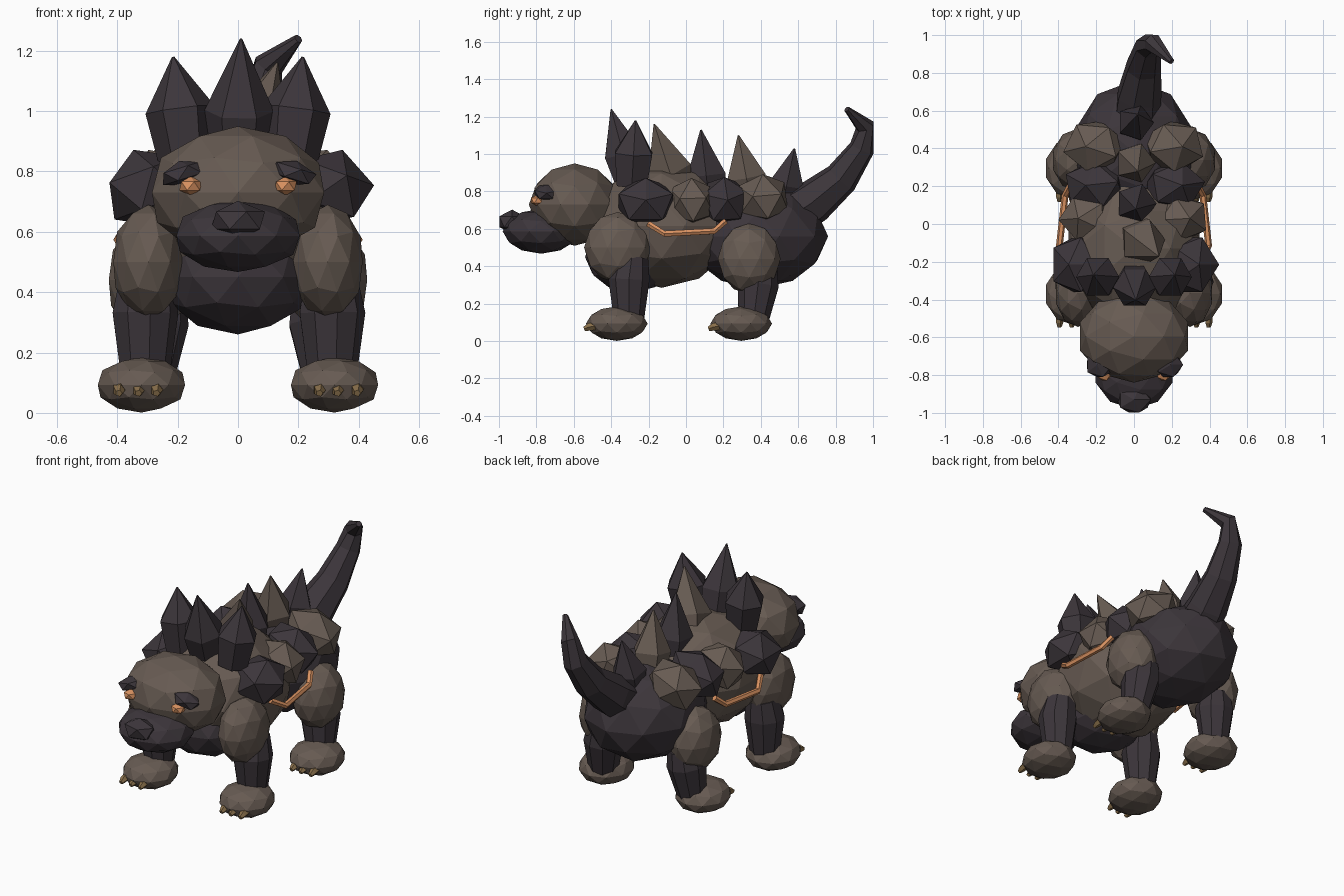
import bpy
import bmesh
from mathutils import Matrix, Vector
from math import cos, sin, tau

if "Cube" in bpy.data.objects:
    bpy.data.objects.remove(bpy.data.objects["Cube"], do_unlink=True)


def material(name, rgb):
    m = bpy.data.materials.new(name)
    m.use_nodes = True
    colour = (*rgb, 1)
    m.diffuse_color = colour
    bsdf = m.node_tree.nodes["Principled BSDF"]
    bsdf.inputs["Base Color"].default_value = colour
    bsdf.inputs["Roughness"].default_value = 0.9
    return m


brown = material("stone brown", (0.135, 0.104, 0.085))
dark = material("dark slate", (0.045, 0.036, 0.043))
orange = material("glowing orange", (0.7, 0.29, 0.12))
tan = material("claw tan", (0.25, 0.16, 0.07))


def finish(name, bm, mat):
    bmesh.ops.recalc_face_normals(bm, faces=bm.faces)
    mesh = bpy.data.meshes.new(name)
    bm.to_mesh(mesh)
    bm.free()
    mesh.materials.append(mat)
    obj = bpy.data.objects.new(name, mesh)
    bpy.context.collection.objects.link(obj)
    return obj


def rock(name, centre, radii, mat, detail=2, turn=0, tilt=0):
    """Faceted ellipsoid; turn rotates its facets, tilt rolls it about y."""
    bm = bmesh.new()
    bmesh.ops.create_icosphere(bm, subdivisions=detail, radius=1)
    bm.transform(Matrix.Translation(centre) @ Matrix.Rotation(tilt, 4, 'Y')
                 @ Matrix.Diagonal((*radii, 1)) @ Matrix.Rotation(turn, 4, 'Z'))
    return finish(name, bm, mat)


def loft(name, path, radii, mat, sides=6):
    """Rings of given radius swept along a path, with capped ends."""
    bm = bmesh.new()
    pts = [Vector(p) for p in path]
    rings = []
    for i, (p, r) in enumerate(zip(pts, radii)):
        t = (pts[min(i + 1, len(pts) - 1)] - pts[max(i - 1, 0)]).normalized()
        ref = Vector((1, 0, 0)) if abs(t.x) < 0.9 else Vector((0, 1, 0))
        u = (ref - t * ref.dot(t)).normalized()
        v = t.cross(u)
        rings.append([bm.verts.new(p + r * (u * cos(tau * k / sides) + v * sin(tau * k / sides)))
                      for k in range(sides)])
    for a, b in zip(rings, rings[1:]):
        for k in range(sides):
            n = (k + 1) % sides
            bm.faces.new((a[k], a[n], b[n], b[k]))
    bm.faces.new(rings[0])
    bm.faces.new(rings[-1])
    return finish(name, bm, mat)


def spike(name, base, tip, radius, mat, swell=0.3, sides=6):
    """Crystal that swells a little above its base and ends in a point."""
    a, b = Vector(base), Vector(tip)
    loft(name, [a, a.lerp(b, swell), b], [radius * 0.8, radius, 0.004], mat, sides)


# Body
rock("torso", (0, -0.13, 0.615), (0.365, 0.4, 0.33), brown)
rock("chest", (0, -0.29, 0.45), (0.255, 0.25, 0.19), dark)
rock("hindquarters", (0, 0.38, 0.56), (0.33, 0.38, 0.28), dark)

# Head
rock("head", (0, -0.595, 0.73), (0.3, 0.245, 0.22), brown)
rock("snout", (0, -0.775, 0.587), (0.215, 0.205, 0.12), dark)
rock("nose", (0, -0.93, 0.638), (0.1, 0.08, 0.065), dark, 1)

# Tail, hooked towards its left at the tip
loft("tail",
     [(0.01, 0.52, 0.64), (0.025, 0.68, 0.745), (0.05, 0.83, 0.87),
      (0.075, 0.94, 1.03), (0.1, 0.957, 1.15), (0.2, 0.86, 1.24)],
     [0.13, 0.12, 0.095, 0.07, 0.052, 0.016], dark, 7)

# Centre row of back spikes
spike("front_back_spike", (0, -0.29, 0.83), (0.01, -0.4, 1.24), 0.115, dark, 0.42)
spike("second_back_spike", (0.01, -0.06, 0.82), (0.13, -0.17, 1.16), 0.125, brown, 0.3, 5)
spike("third_back_spike", (0.01, 0.12, 0.78), (0.01, 0.08, 1.13), 0.11, dark, 0.3, 5)
spike("fourth_back_spike", (0, 0.34, 0.78), (0.02, 0.28, 1.1), 0.11, brown, 0.3, 5)
spike("rear_back_spike", (0, 0.52, 0.75), (0.02, 0.58, 1.03), 0.1, dark, 0.3, 5)

for s, side in ((1, "left"), (-1, "right")):
    # Face
    rock(f"{side}_eye", (s * 0.157, -0.79, 0.752), (0.042, 0.045, 0.032), orange, 1)
    rock(f"{side}_brow", (s * 0.182, -0.745, 0.795), (0.085, 0.075, 0.042), dark, 1, tilt=s * 0.3)

    # Shoulder spike
    spike(f"{side}_shoulder_spike", (s * 0.17, -0.29, 0.83), (s * 0.215, -0.27, 1.18), 0.115,
          dark, 0.5)

    # Alternating armour plates, broad and sloping over the flank
    for i, (x, y, z, wide, long, mat) in enumerate((
            (0.3, -0.215, 0.745, 0.155, 0.17, dark), (0.25, 0.03, 0.745, 0.155, 0.135, brown),
            (0.21, 0.205, 0.75, 0.175, 0.14, dark), (0.21, 0.41, 0.765, 0.175, 0.15, brown))):
        rock(f"{side}_flank_plate_{i + 1}", (s * x, y, z), (wide, long, 0.135),
             mat, 1, turn=i * 0.7, tilt=s * 0.35)

    # Glowing flank strip
    loft(f"{side}_flank_strip",
         [(s * x, y, z) for x, y, z in ((0.355, -0.2, 0.626), (0.395, -0.115, 0.574),
                                        (0.365, 0.15, 0.588), (0.335, 0.21, 0.64))],
         [0.018] * 4, orange, 6)

    # Front leg with its thigh-like shoulder
    rock(f"{side}_front_upper_leg", (s * 0.297, -0.365, 0.5), (0.122, 0.18, 0.19), brown)
    loft(f"{side}_front_lower_leg",
         [(s * 0.305, -0.29, 0.45), (s * 0.31, -0.305, 0.33), (s * 0.31, -0.305, 0.1)],
         [0.09, 0.112, 0.08], dark, 9)

    # Hind leg, its shin set slightly inward
    rock(f"{side}_hind_upper_leg", (s * 0.297, 0.338, 0.44), (0.138, 0.168, 0.19), brown)
    loft(f"{side}_hind_lower_leg",
         [(s * 0.265, 0.4, 0.4), (s * 0.275, 0.385, 0.3), (s * 0.295, 0.36, 0.1)],
         [0.09, 0.112, 0.08], dark, 9)

    # Paws and claws
    for leg, y in (("front", -0.37), ("hind", 0.295)):
        rock(f"{side}_{leg}_paw", (s * 0.32, y, 0.093), (0.152, 0.165, 0.092), brown)
        for c, dx in enumerate((-0.05, 0.01, 0.075)):
            x = s * (0.32 + dx)
            loft(f"{side}_{leg}_claw_{c + 1}",
                 [(x, y - 0.09, 0.085), (x, y - 0.15, 0.075), (x, y - 0.175, 0.065)],
                 [0.023, 0.021, 0.012], tan, 5)
